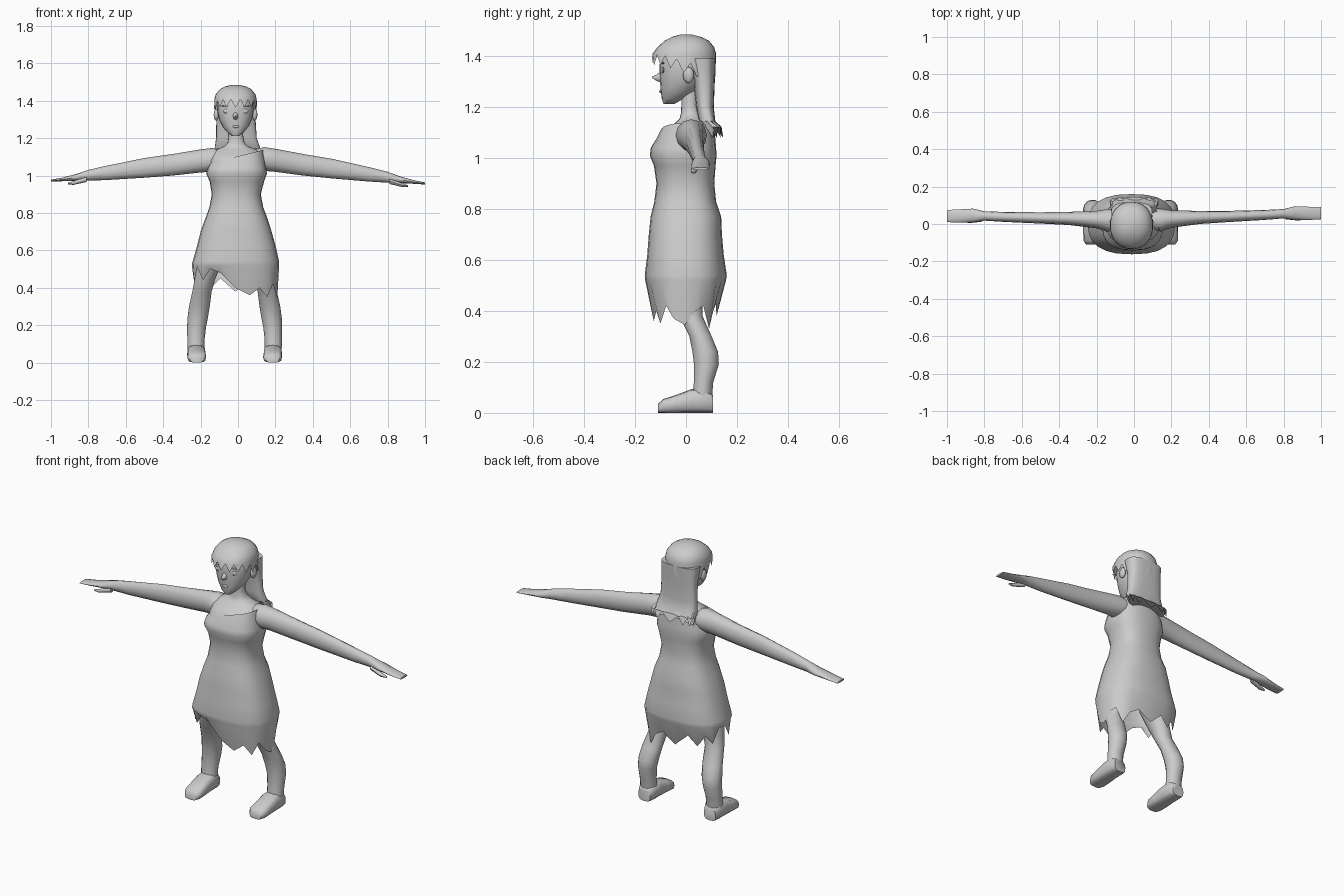
import bpy, math
from mathutils import Vector

grey = bpy.data.materials.new("plain grey")
grey.diffuse_color = (0.6, 0.6, 0.6, 1)
CX = -0.013  # head and body centre line


def make(name, verts, faces, angle=50):
    me = bpy.data.meshes.new(name)
    me.from_pydata(verts, [], faces)
    me.materials.append(grey)
    ob = bpy.data.objects.new(name, me)
    bpy.context.collection.objects.link(ob)
    bpy.ops.object.select_all(action='DESELECT')
    ob.select_set(True)
    bpy.context.view_layer.objects.active = ob
    bpy.ops.object.mode_set(mode='EDIT')
    bpy.ops.mesh.select_all(action='SELECT')
    bpy.ops.mesh.normals_make_consistent(inside=False)
    bpy.ops.object.mode_set(mode='OBJECT')
    bpy.ops.object.shade_smooth_by_angle(angle=math.radians(angle))
    return ob


def power(c, e):
    return math.copysign(abs(c) ** e, c)


def loft(name, rings, axis='z', n=16, e=1.0, caps=(True, True), tweak=None):
    """rings: (position along axis, a min, a max, b min, b max)"""
    verts, faces = [], []
    for i, (t, a0, a1, b0, b1) in enumerate(rings):
        for k in range(n):
            g = 2 * math.pi * k / n
            a = (a0 + a1) / 2 + (a1 - a0) / 2 * power(round(math.cos(g), 6), e)
            b = (b0 + b1) / 2 + (b1 - b0) / 2 * power(round(math.sin(g), 6), e)
            v = {'z': Vector((a, b, t)), 'x': Vector((t, a, b)), 'y': Vector((a, t, b))}[axis]
            verts.append(tweak(i, k, v) if tweak else v)
    for i in range(len(rings) - 1):
        for k in range(n):
            m = (k + 1) % n
            faces.append((i * n + k, i * n + m, i * n + n + m, i * n + n + k))
    if caps[0]:
        faces.append(tuple(range(n)))
    if caps[1]:
        faces.append(tuple(range(len(verts) - n, len(verts))))
    return make(name, verts, faces)


def blob(name, loc, size):
    x, y, z = loc
    sx, sy, sz = size
    rings = []
    for i in range(7):
        a = math.pi * (i / 6 - 0.5)
        r = max(math.cos(a), 0.05)
        rings.append((z + sz * math.sin(a), x - sx * r, x + sx * r, y - sy * r, y + sy * r))
    return loft(name, rings, n=12)


# upper body and neck
loft("upper_body", [
    (0.95, -0.13, 0.11, -0.10, 0.10), (1.03, -0.15, 0.13, -0.125, 0.11),
    (1.08, -0.15, 0.135, -0.112, 0.11), (1.115, -0.14, 0.13, -0.075, 0.10),
    (1.14, -0.115, 0.10, -0.04, 0.085), (1.155, -0.075, 0.055, -0.025, 0.07),
    (1.175, -0.055, 0.035, -0.02, 0.055), (1.21, -0.05, 0.028, -0.018, 0.045),
    (1.27, -0.05, 0.028, -0.02, 0.05)], n=20, e=0.85)

# ragged one-shoulder dress
hem = [.345, .40, .42, .33, .40, .43, .38, .45, .40, .46, .42, .50,
       .50, .43, .51, .44, .50, .48, .40, .36, .40, .35, .42, .37]


def dress_edges(i, k, v):
    if i == 0:
        v.z += 0.25 * (v.x - CX)
    if i == 11:
        v.z = hem[k]
    return v


loft("dress", [
    (1.10, -0.15, 0.135, -0.10, 0.113), (1.04, -0.162, 0.15, -0.138, 0.118),
    (1.01, -0.17, 0.155, -0.142, 0.12), (0.97, -0.152, 0.14, -0.126, 0.116),
    (0.90, -0.14, 0.122, -0.116, 0.111), (0.83, -0.153, 0.135, -0.124, 0.118),
    (0.77, -0.175, 0.158, -0.139, 0.138), (0.70, -0.20, 0.18, -0.146, 0.141),
    (0.62, -0.22, 0.202, -0.152, 0.148), (0.54, -0.243, 0.22, -0.162, 0.16),
    (0.52, -0.247, 0.22, -0.16, 0.157), (0.40, -0.24, 0.21, -0.13, 0.12)],
    n=24, e=0.78, caps=(False, False), tweak=dress_edges)

# arms, flat hands and thumbs
arm = [(0.06, -0.03, 0.08, 1.04, 1.135), (0.14, -0.04, 0.082, 1.025, 1.152),
       (0.20, -0.02, 0.073, 1.02, 1.143), (0.35, 0.0, 0.07, 1.0, 1.115),
       (0.50, 0.01, 0.07, 0.985, 1.09), (0.70, 0.022, 0.075, 0.968, 1.045),
       (0.80, 0.03, 0.08, 0.962, 1.02), (0.86, 0.022, 0.095, 0.96, 0.998),
       (0.94, 0.022, 0.092, 0.956, 0.975), (1.0, 0.025, 0.09, 0.952, 0.963)]
thumb = [(0.81, 0.025, 0.055, 0.955, 0.985), (0.88, 0.018, 0.042, 0.938, 0.958),
         (0.91, 0.024, 0.036, 0.94, 0.948)]


def left_side(i, k, v):
    return Vector((-v.x, v.y - 0.015 * v.x, v.z + 0.023 * v.x - 0.008))


for side, fn in (("right", None), ("left", left_side)):
    loft(side + "_arm", arm, 'x', 12, tweak=fn)
    loft(side + "_thumb", thumb, 'x', 8, tweak=fn)

# legs and feet
leg = [(0.72, 0.0, 0.15, -0.10, 0.09), (0.55, 0.04, 0.18, -0.09, 0.075),
       (0.45, 0.085, 0.195, -0.06, 0.065), (0.38, 0.105, 0.208, -0.028, 0.066),
       (0.30, 0.115, 0.226, 0.012, 0.102), (0.24, 0.125, 0.234, 0.024, 0.127),
       (0.19, 0.135, 0.236, 0.03, 0.13), (0.12, 0.143, 0.235, 0.03, 0.108),
       (0.05, 0.143, 0.233, 0.022, 0.102)]
foot = [(0.106, 0.15, 0.225, 0.0, 0.07), (0.08, 0.138, 0.235, 0.0, 0.095),
        (0.02, 0.137, 0.236, 0.0, 0.093), (-0.04, 0.135, 0.236, 0.0, 0.07),
        (-0.09, 0.135, 0.234, 0.0, 0.054), (-0.11, 0.15, 0.22, 0.0, 0.035)]


def other_leg(i, k, v):
    return Vector((-v.x - 0.036, v.y, v.z))


for side, fn in (("right", None), ("left", other_leg)):
    loft(side + "_leg", leg, n=14, tweak=fn)
    loft(side + "_foot", foot, 'y', 12, 0.65, tweak=fn)

# head
loft("head", [
    (1.212, CX - 0.02, CX + 0.02, -0.088, -0.045), (1.232, CX - 0.045, CX + 0.045, -0.095, -0.01),
    (1.262, CX - 0.07, CX + 0.07, -0.099, 0.04), (1.30, CX - 0.088, CX + 0.088, -0.102, 0.07),
    (1.35, CX - 0.098, CX + 0.098, -0.104, 0.09), (1.42, CX - 0.095, CX + 0.095, -0.10, 0.09),
    (1.46, CX - 0.06, CX + 0.06, -0.06, 0.06)], n=20, e=0.9)

# nose, lips, eyes, brows and ears
loft("nose", [(-0.095, CX - 0.016, CX + 0.016, 1.295, 1.345),
              (-0.115, CX - 0.01, CX + 0.01, 1.302, 1.327),
              (-0.134, CX - 0.002, CX + 0.002, 1.315, 1.319)], 'y', 8)
blob("lips", (CX, -0.099, 1.262), (0.018, 0.006, 0.007))
for s in (-1, 1):
    blob("eye", (CX + s * 0.045, -0.09, 1.345), (0.024, 0.006, 0.013))
    blob("brow", (CX + s * 0.047, -0.09, 1.372), (0.028, 0.006, 0.004))
    blob("ear", (CX + s * 0.103, 0.01, 1.325), (0.014, 0.022, 0.032))


# hair cap with a jagged fringe
def fringe(i, k, v):
    if i == 0:
        if v.y < 0.03:
            v.z = 1.385 - 0.3 * max(0, v.y + 0.1) + (0.022 if k % 2 else -0.022)
        else:
            v.z = 1.32
    return v


cap = [(1.37, 0.115, -0.134, 0.115), (1.41, 0.113, -0.13, 0.118), (1.435, 0.106, -0.112, 0.11),
       (1.46, 0.086, -0.084, 0.09), (1.475, 0.06, -0.055, 0.06), (1.485, 0.02, -0.02, 0.02)]
loft("hair_cap", [(z, CX - w, CX + w, a, b) for z, w, a, b in cap], n=32, e=0.92,
     caps=(False, True), tweak=fringe)


# long hair down the back, ending in ragged tips
def tips(i, k, v):
    if i == 4:
        v.z += 0.022 if k % 2 else -0.02
        v.y += 0 if k % 2 else 0.006
    return v


loft("long_hair", [
    (1.39, -0.122, 0.098, 0.0, 0.117), (1.30, -0.116, 0.094, 0.03, 0.113),
    (1.20, -0.117, 0.10, 0.04, 0.109), (1.145, -0.125, 0.12, 0.05, 0.115),
    (1.10, -0.13, 0.133, 0.09, 0.14)], n=24, e=0.7, tweak=tips)
